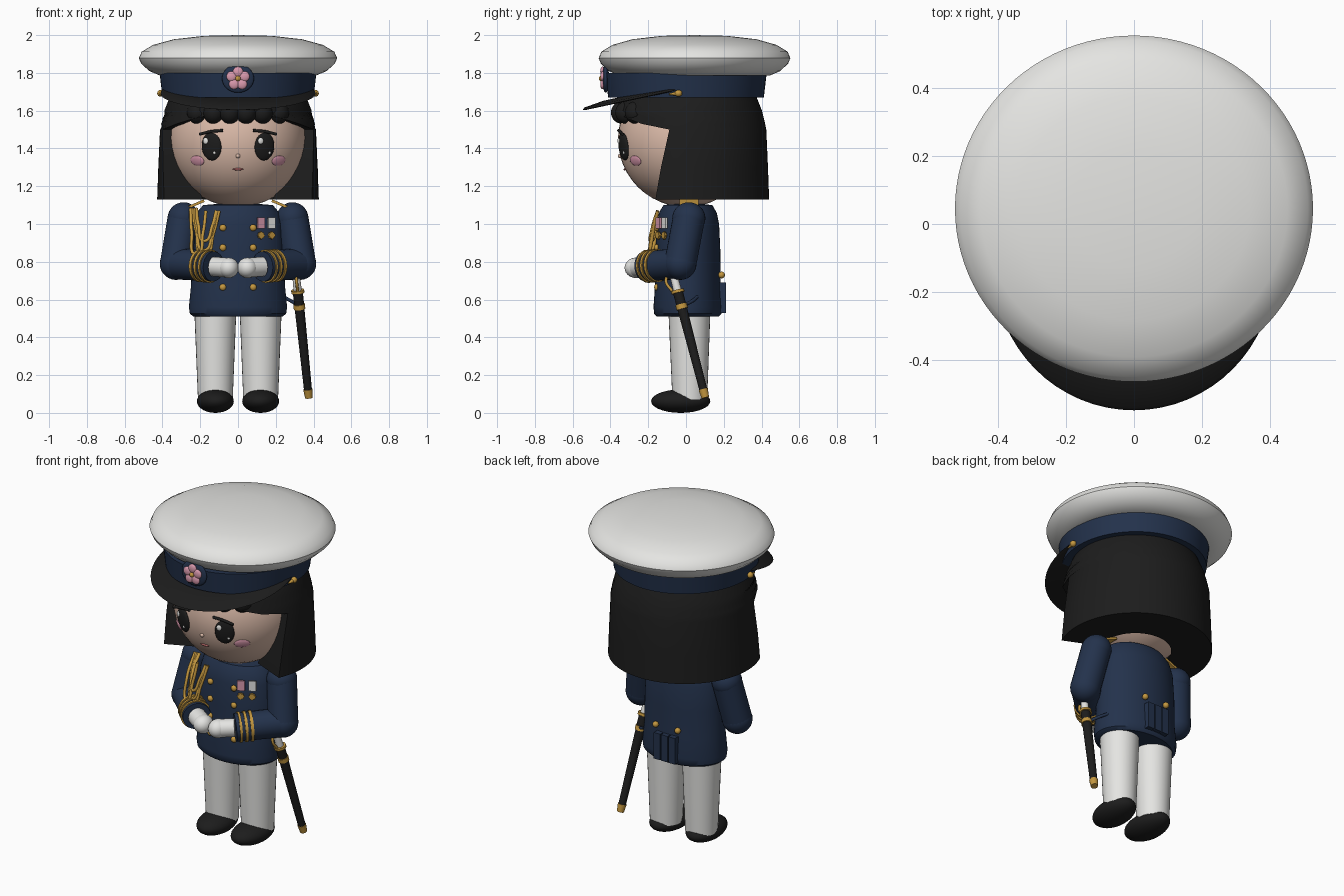
import bpy, bmesh, math
from mathutils import Vector

if "Cube" in bpy.data.objects:
    bpy.data.objects.remove(bpy.data.objects["Cube"])


def material(name, r, g, b):
    m = bpy.data.materials.new(name)
    m.use_nodes = True
    m.diffuse_color = (r, g, b, 1)
    bsdf = next(n for n in m.node_tree.nodes if n.type == 'BSDF_PRINCIPLED')
    bsdf.inputs["Base Color"].default_value = (r, g, b, 1)
    return m


WHITE = material("white", .78, .78, .76)
NAVY = material("navy", .017, .032, .072)
BLACK = material("black", .012, .012, .012)
SKIN = material("skin", .72, .5, .4)
GOLD = material("gold", .55, .31, .05)
PINK = material("pink", .7, .32, .42)
MOUTH = material("mouth red", .4, .12, .12)


def finish(name, bm, mat, angle=40):
    bmesh.ops.recalc_face_normals(bm, faces=bm.faces)
    me = bpy.data.meshes.new(name)
    bm.to_mesh(me)
    bm.free()
    ob = bpy.data.objects.new(name, me)
    bpy.context.collection.objects.link(ob)
    me.materials.append(mat)
    bpy.ops.object.select_all(action='DESELECT')
    ob.select_set(True)
    bpy.context.view_layer.objects.active = ob
    bpy.ops.object.shade_smooth_by_angle(angle=math.radians(angle))
    return ob


def ball(name, mat, loc, size, normal=None, seg=28):
    """Ellipsoid; its local -y axis points along normal."""
    bm = bmesh.new()
    bmesh.ops.create_uvsphere(bm, u_segments=seg, v_segments=seg // 2, radius=1)
    bmesh.ops.scale(bm, vec=size, verts=bm.verts)
    ob = finish(name, bm, mat, 180)
    ob.location = loc
    if normal is not None:
        ob.rotation_euler = (-normal).to_track_quat('Y', 'Z').to_euler()
    return ob


def rod(name, mat, a, b, r1, r2=None, seg=24):
    a, b = Vector(a), Vector(b)
    bm = bmesh.new()
    bmesh.ops.create_cone(bm, cap_ends=True, segments=seg, radius1=r1,
                          radius2=r1 if r2 is None else r2, depth=(b - a).length)
    ob = finish(name, bm, mat)
    ob.location = (a + b) / 2
    ob.rotation_euler = (b - a).to_track_quat('Z', 'Y').to_euler()
    return ob


def box(name, mat, loc, size, rot=(0, 0, 0)):
    bm = bmesh.new()
    bmesh.ops.create_cube(bm, size=1)
    bmesh.ops.scale(bm, vec=size, verts=bm.verts)
    ob = finish(name, bm, mat)
    ob.location, ob.rotation_euler = loc, rot
    return ob


def lathe(name, mat, profile, y=0, sy=1, seg=64):
    bm = bmesh.new()
    vs = [bm.verts.new((r, 0, z)) for r, z in profile]
    es = [bm.edges.new(p) for p in zip(vs, vs[1:])]
    bmesh.ops.spin(bm, geom=vs + es, cent=(0, 0, 0), axis=(0, 0, 1),
                   angle=math.tau, steps=seg, use_duplicate=False)
    bmesh.ops.remove_doubles(bm, verts=bm.verts, dist=1e-4)
    bmesh.ops.scale(bm, vec=(1, sy, 1), verts=bm.verts)
    bmesh.ops.translate(bm, vec=(0, y, 0), verts=bm.verts)
    return finish(name, bm, mat)


def cord(name, mat, points, radius):
    cu = bpy.data.curves.new(name, 'CURVE')
    cu.dimensions = '3D'
    cu.bevel_depth, cu.bevel_resolution, cu.resolution_u = radius, 3, 8
    sp = cu.splines.new('BEZIER')
    sp.bezier_points.add(len(points) - 1)
    for bp, p in zip(sp.bezier_points, points):
        bp.co = p
        bp.handle_left_type = bp.handle_right_type = 'AUTO'
    cu.materials.append(mat)
    ob = bpy.data.objects.new(name, cu)
    bpy.context.collection.objects.link(ob)
    return ob


# Head
HEAD, HR = Vector((0, 0, 1.45)), Vector((.365, .36, .36))
ball("head", SKIN, HEAD, HR, seg=48)


def on_face(name, mat, x, z, rx, rz, depth=.008, lift=0.0):
    dz = z - HEAD.z
    y = -HR.y * math.sqrt(1 - (x / HR.x) ** 2 - (dz / HR.z) ** 2)
    n = Vector((x, y, dz)).normalized()
    return ball(name, mat, Vector((x, y, z)) + n * lift, (rx, depth, rz), n)


for s, side in ((1, "left"), (-1, "right")):
    on_face(side + "_eye", BLACK, s * .14, 1.41, .056, .074, .018)
    on_face(side + "_eye_glint", WHITE, s * .14 - .024, 1.44, .015, .017, .007, .014)
    on_face(side + "_eye_sparkle", WHITE, s * .14 + .02, 1.38, .008, .009, .006, .014)
    on_face(side + "_cheek", PINK, s * .215, 1.335, .045, .028)
    brow = [(s * x, -.36 + .55 * x * x, z) for x, z in ((.08, 1.495), (.14, 1.49), (.205, 1.475))]
    cord(side + "_brow", BLACK, brow, .008)
on_face("nose", SKIN, 0, 1.36, .012, .012, .012)
on_face("mouth", MOUTH, 0, 1.29, .028, .006)

# Bobbed hair: (height, outer radius, inner radius, how far it wraps forward in degrees)
rows = [(1.13, .428, .2, 24), (1.3, .422, .3, 20), (1.5, .413, .335, 14), (1.53, .407, .335, 37),
        (1.56, .4, .33, 55), (1.6, .39, .33, 90), (1.65, .37, .3, 90), (1.7, .35, .25, 90)]
bm = bmesh.new()
N = 64
outer, inner = [], []
for z, ro, ri, e in rows:
    angles = [math.radians(-e + (180 + 2 * e) * i / N) for i in range(N + 1)]
    for grid, r in ((outer, ro), (inner, ri)):
        grid.append([bm.verts.new((r * math.cos(a), .012 + r * math.sin(a), z)) for a in angles])
for k in range(len(rows) - 1):
    for grid in (outer, inner):
        for i in range(N):
            bm.faces.new((grid[k][i], grid[k][i + 1], grid[k + 1][i + 1], grid[k + 1][i]))
    for i in (0, N):
        bm.faces.new((outer[k][i], outer[k + 1][i], inner[k + 1][i], inner[k][i]))
for k in (0, -1):
    for i in range(N):
        bm.faces.new((outer[k][i], outer[k][i + 1], inner[k][i + 1], inner[k][i]))
finish("hair", bm, BLACK, 35)
for i in range(6):
    x = -.215 + .086 * i
    ball(f"fringe_curl_{i + 1}", BLACK, (x, -math.sqrt(.34 ** 2 - x * x), 1.59), (.055, .06, .06))

# Peaked cap
lathe("cap_crown", WHITE, [(0, 1.79), (.41, 1.785), (.47, 1.81), (.513, 1.85), (.525, 1.878), (.51, 1.912),
                           (.45, 1.948), (.34, 1.978), (.18, 1.996), (0, 2)], .045, .967, 96)
lathe("cap_band", NAVY, [(0, 1.67), (.4, 1.67), (.415, 1.8), (0, 1.8)], 0, 1.03)
visor = lathe("cap_visor", BLACK, [(0, .02), (.3, .016), (.4, .002), (.41, -.008), (.395, -.012), (0, -.01)], 0, 1.03)
visor.location, visor.rotation_euler = (0, -.135, 1.7), (math.radians(12), 0, 0)
ball("badge_plate", NAVY, (0, -.425, 1.77), (.085, .018, .075))
for i in range(5):
    a = math.tau * i / 5 + math.pi / 2
    ball(f"badge_petal_{i + 1}", PINK, (.036 * math.cos(a), -.442, 1.77 + .036 * math.sin(a)), (.027, .012, .027))
ball("badge_centre", GOLD, (0, -.45, 1.77), (.014, .012, .014))

# Tunic
lathe("tunic", NAVY, [(0, .51), (.235, .51), (.255, .525), (.26, .56), (.248, .68), (.246, .85), (.236, 1),
                      (.218, 1.06), (.185, 1.1), (0, 1.115)], .01, .7)


def chest_y(x):
    return .01 - .7 * math.sqrt(.243 ** 2 - x * x)


for i in range(3):
    box(f"tail_flap_{i + 1}", NAVY, (-.05 + .05 * i, .192, .61), (.044, .04, .16))
for i, (x, h, z) in enumerate(((.122, PINK, 1.005), (.178, WHITE, 1.005))):
    tilt = (0, 0, .5)
    box(f"medal_ribbon_{i + 1}", h, (x, chest_y(x) - .008, z), (.042, .012, .06), tilt)
    for k in range(2):
        box(f"medal_star_{i + 1}_{k + 1}", GOLD, (x, chest_y(x) - .01, .94), (.03, .014, .03),
            (0, k * math.pi / 4, .5))

# Shoulder cords
for i, (x1, low, x2) in enumerate(((-.24, .83, -.1), (-.23, .86, -.11), (-.22, .91, -.115), (-.25, .84, -.17))):
    xm = (x1 + x2) / 2 - .01
    cord(f"shoulder_cord_{i + 1}", GOLD, [(x1, -.06, 1.08), ((x1 + xm) / 2 - .01, -.145, (1.08 + low) / 2),
         (xm, -.185, low), ((x2 + xm) / 2 + .01, -.175, (1.07 + low) / 2), (x2, -.15, 1.07)], .009)

# Mirrored limbs and trimmings
for s, side in ((1, "left"), (-1, "right")):
    shoulder = Vector((s * .288, .015, 1.03))
    elbow = Vector((s * .328, -.03, .79))
    wrist = Vector((s * .13, -.215, .775))
    ball(side + "_shoulder", NAVY, shoulder, (.085, .088, .085))
    rod(side + "_upper_arm", NAVY, shoulder, elbow, .085)
    ball(side + "_elbow", NAVY, elbow, (.086,) * 3)
    rod(side + "_forearm", NAVY, elbow, wrist, .083, .08)
    for i in range(3):
        p = elbow.lerp(wrist, .64 + .12 * i)
        rod(f"{side}_cuff_ring_{i + 1}", GOLD, p, p.lerp(wrist, .05) + (wrist - elbow) * .045, .088)
    hand = (s * .05, -.265, .768)
    rod(side + "_glove_wrist", WHITE, wrist, hand, .052)
    ball(side + "_glove", WHITE, hand, (.054, .06, .054))
    box(side + "_epaulette", GOLD, (s * .235, .015, 1.1), (.12, .1, .014), (0, s * .4, 0))
    for i, z in enumerate((.98, .875, .77, .665)):
        ball(f"{side}_button_{i + 1}", GOLD, (s * .08, chest_y(.08) - .004, z), (.018, .014, .018), seg=16)
    ball(side + "_back_button", GOLD, (s * .075, .188, .73), (.018,) * 3, seg=16)
    ball(side + "_cap_button", GOLD, (s * .41, -.04, 1.692), (.018, .02, .018), seg=16)
    rod(side + "_cap_strap_end", GOLD, (s * .41, -.04, 1.692), (s * .405, -.09, 1.687), .014, .003)
    rod(side + "_trouser_leg", WHITE, (s * .12, .02, .07), (s * .12, .018, .56), .092, .112, 32)
    ball(side + "_shoe", BLACK, (s * .12, -.028, .062), (.098, .157, .062), Vector((-s * .05, -1, 0)))


# Sword hanging on the left hip
def blade(z):
    return Vector((.325 + (.56 - z) * .104, -.022 + (.56 - z) * .26, z))


for name, mat, z1, z2, r1, r2 in (("scabbard", BLACK, .64, .1, .027, .021),
                                  ("scabbard_tip", GOLD, .125, .08, .025, .02),
                                  ("scabbard_ring", GOLD, .575, .55, .031, .031),
                                  ("sword_guard", GOLD, .65, .635, .035, .035),
                                  ("sword_grip", WHITE, .74, .65, .02, .022),
                                  ("sword_pommel", GOLD, .765, .74, .02, .022)):
    rod(name, mat, blade(z1), blade(z2), r1, r2)
cord("knuckle_guard", GOLD, [blade(.76), blade(.71) + Vector((0, -.045, -.01)), blade(.645) + Vector((0, -.03, 0))], .008)
cord("sword_strap", NAVY, [(.24, .06, .615), (.285, .03, .59), blade(.565)], .009)
